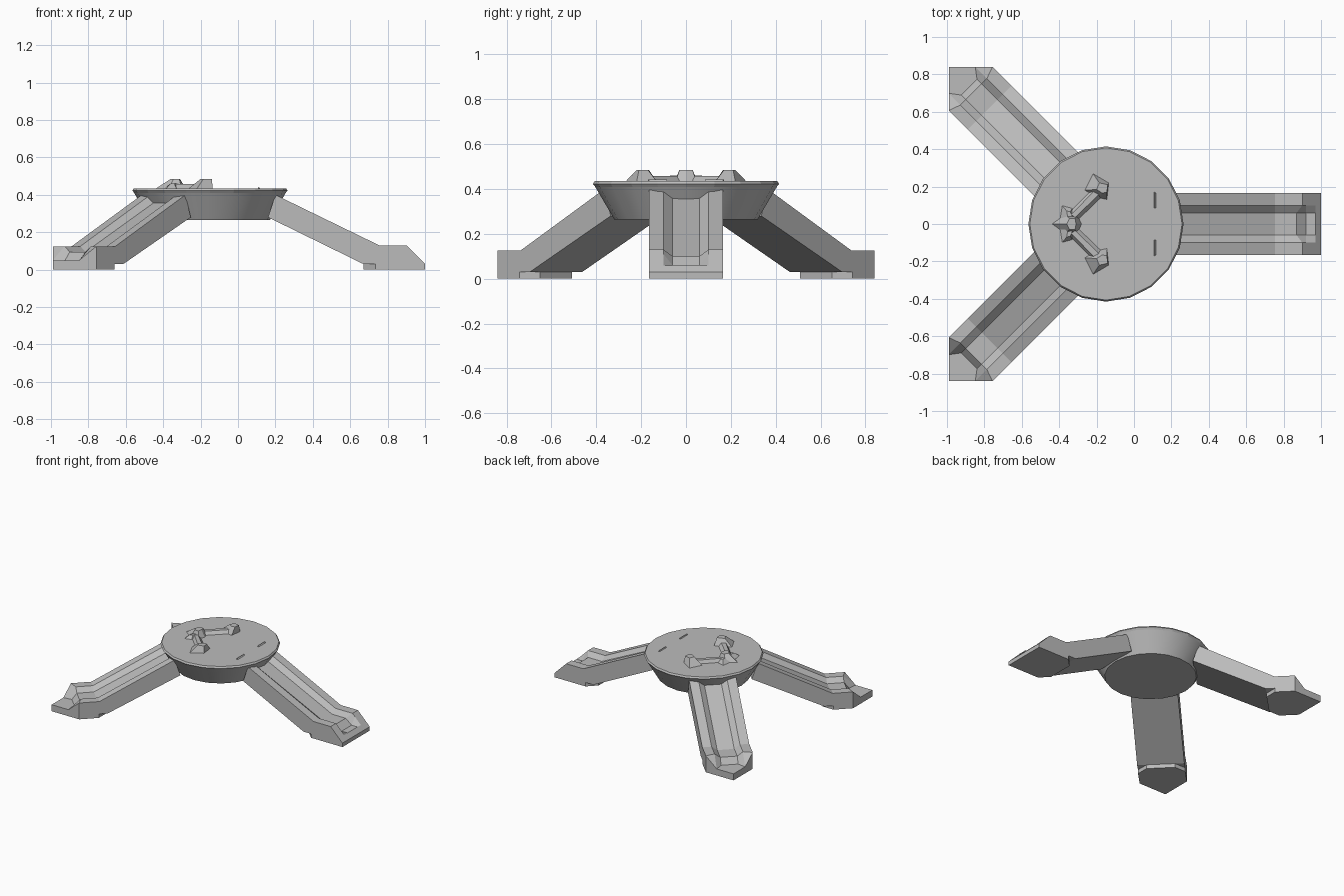
import bpy, bmesh, math
from mathutils import Vector

cube = bpy.data.objects.get("Cube")
if cube:
    bpy.data.objects.remove(cube, do_unlink=True)

grey = bpy.data.materials.new("plain grey")
grey.use_nodes = True
tone = (0.5, 0.5, 0.5, 1)
grey.diffuse_color = tone
grey.node_tree.nodes["Principled BSDF"].inputs["Base Color"].default_value = tone

HUB = Vector((-0.15, 0, 0))
HALF, RIM, FLOOR = 0.165, 0.1, 0.06   # half widths across a leg
SOLE = 0.03


def finish(name, bm, origin=(0, 0, 0), turn=0, mirror=False):
    """Clean the mesh, make the object and optionally mirror it across y."""
    bmesh.ops.remove_doubles(bm, verts=bm.verts, dist=0.0005)
    bmesh.ops.recalc_face_normals(bm, faces=bm.faces)
    mesh = bpy.data.meshes.new(name)
    bm.to_mesh(mesh)
    bm.free()
    mesh.materials.append(grey)
    obj = bpy.data.objects.new(name, mesh)
    bpy.context.collection.objects.link(obj)
    obj.location = origin
    obj.rotation_euler.z = math.radians(turn)
    if mirror:
        mod = obj.modifiers.new("mirror", 'MIRROR')
        mod.use_axis = (False, True, False)
        mod.merge_threshold = 0.0005
    return obj


def loft(rings, closed=True, caps=True):
    """Skin a list of rings that share the same point count."""
    bm = bmesh.new()
    rows = [[bm.verts.new(p) for p in ring] for ring in rings]
    n = len(rows[0])
    for a, b in zip(rows, rows[1:]):
        for i in range(n if closed else n - 1):
            j = (i + 1) % n
            bm.faces.new((a[i], a[j], b[j], b[i]))
    if caps:
        bm.faces.new(rows[0][::-1])
        bm.faces.new(rows[-1])
    return bm


def prism(name, base, top, low, high, **kw):
    rings = [[(x, y, low) for x, y in base], [(x, y, high) for x, y in top]]
    return finish(name, loft(rings), **kw)


# Half cross-section of a leg, from groove centre round to underside centre
def section(outer, rim, floor, centre, base, base_mid, base_z=SOLE):
    return [(centre, 0, floor[1]), (floor[0], FLOOR, floor[1]),
            (rim[0], RIM, rim[1]), (outer[0], HALF, outer[1]),
            (base, HALF, base_z), (base_mid, 0, base_z)]


def plain(top, floor, base, base_z=SOLE):
    return section(top, top, floor, floor[0], base, base, base_z)


def leg(name, toe, sole_end, turn, knee, height):
    shaft = [plain((0.35, 0.4), (0.34, 0.37), 0.31, 0.28),
             plain((knee, height), (knee, height - SOLE), 0.82)]
    finish(name, loft(shaft + toe, closed=False), HUB, turn, True)
    # Sole with chamfered heel corners
    heel = [(0.82, -RIM), (0.82, RIM), (0.885, HALF)]
    outline = heel + sole_end + [(0.885, -HALF)]
    prism(name + "_sole", outline, outline, 0, SOLE, origin=HUB, turn=turn)


# Front leg with a square sloping toe
square_toe = [plain((1.05, 0.13), (1.02, 0.1), 1.05),
              plain((1.07, 0.11), (1.07, 0.06), 1.07),
              plain((1.12, 0.06), (1.12, 0.06), 1.12),
              plain((1.15, SOLE), (1.15, SOLE), 1.15)]
leg("square_toed_leg", square_toe, [(1.15, HALF), (1.15, -HALF)], 0, 0.905, 0.13)

# Two diagonal legs with pointed toes
TIP = 1.188
side = (TIP - HALF, 0.125)
point_toe = [section(side, (1.0, 0.125), (1.0, 0.095), 1.0, 1.0, 1.0),
             section(side, (TIP - RIM, 0.05), (1.035, 0.05), 1.035, side[0], 1.035),
             section(side, (TIP - RIM, 0.05), (TIP - FLOOR, 0.05), TIP, side[0], TIP)]
tip_outline = [(side[0], HALF), (TIP, 0), (side[0], -HALF)]
for label, angle in (("back", 135), ("front", -135)):
    leg(label + "_pointed_leg", point_toe, tip_outline, angle, 0.88, 0.125)

# Round hub dish with a thin lip
SIDES = 20


def circle(radius, z):
    return [(radius * math.cos(math.tau * i / SIDES),
             radius * math.sin(math.tau * i / SIDES), z) for i in range(SIDES)]


dish = finish("hub_dish", loft([circle(0.32, 0.265), circle(0.405, 0.41),
                               circle(0.415, 0.423), circle(0.407, 0.435)]), HUB)
for face in dish.data.polygons:
    face.use_smooth = len(face.vertices) == 4 and abs(face.normal.z) < 0.6 and face.center.z < 0.4

# Raised ornament: end knobs, connecting arms and a faceted centre
DECK = 0.433
prism("ornament_knobs",
      [(-0.265, 0.18), (-0.22, 0.27), (-0.135, 0.22), (-0.145, 0.13), (-0.19, 0.14)],
      [(-0.2, 0.185), (-0.185, 0.22), (-0.14, 0.21), (-0.145, 0.17), (-0.17, 0.165)],
      DECK, 0.485, mirror=True)
prism("ornament_arms",
      [(-0.22, 0.19), (-0.165, 0.15), (-0.3, 0.02), (-0.35, 0.06)],
      [(-0.21, 0.18), (-0.185, 0.16), (-0.315, 0.035), (-0.335, 0.05)],
      DECK, 0.458, mirror=True)
prism("ornament_spurs",
      [(-0.385, 0.1), (-0.33, 0.085), (-0.3, 0.0), (-0.4, 0.01)],
      [(-0.36, 0.07), (-0.34, 0.065), (-0.32, 0.01), (-0.35, 0.01)],
      DECK, 0.46, mirror=True)
prism("ornament_centre",
      [(-0.44, 0), (-0.37, 0.05), (-0.3, 0.045), (-0.28, 0), (-0.3, -0.045), (-0.37, -0.05)],
      [(-0.36, 0), (-0.345, 0.03), (-0.315, 0.03), (-0.31, 0), (-0.315, -0.03), (-0.345, -0.03)],
      DECK, 0.485)

# Two tiny raised slivers on the deck
sliver = [(0.105, 0.085), (0.118, 0.085), (0.118, 0.165), (0.105, 0.17)]
prism("deck_slivers", sliver, [(0.11, y) for x, y in sliver], DECK, 0.443, mirror=True)
